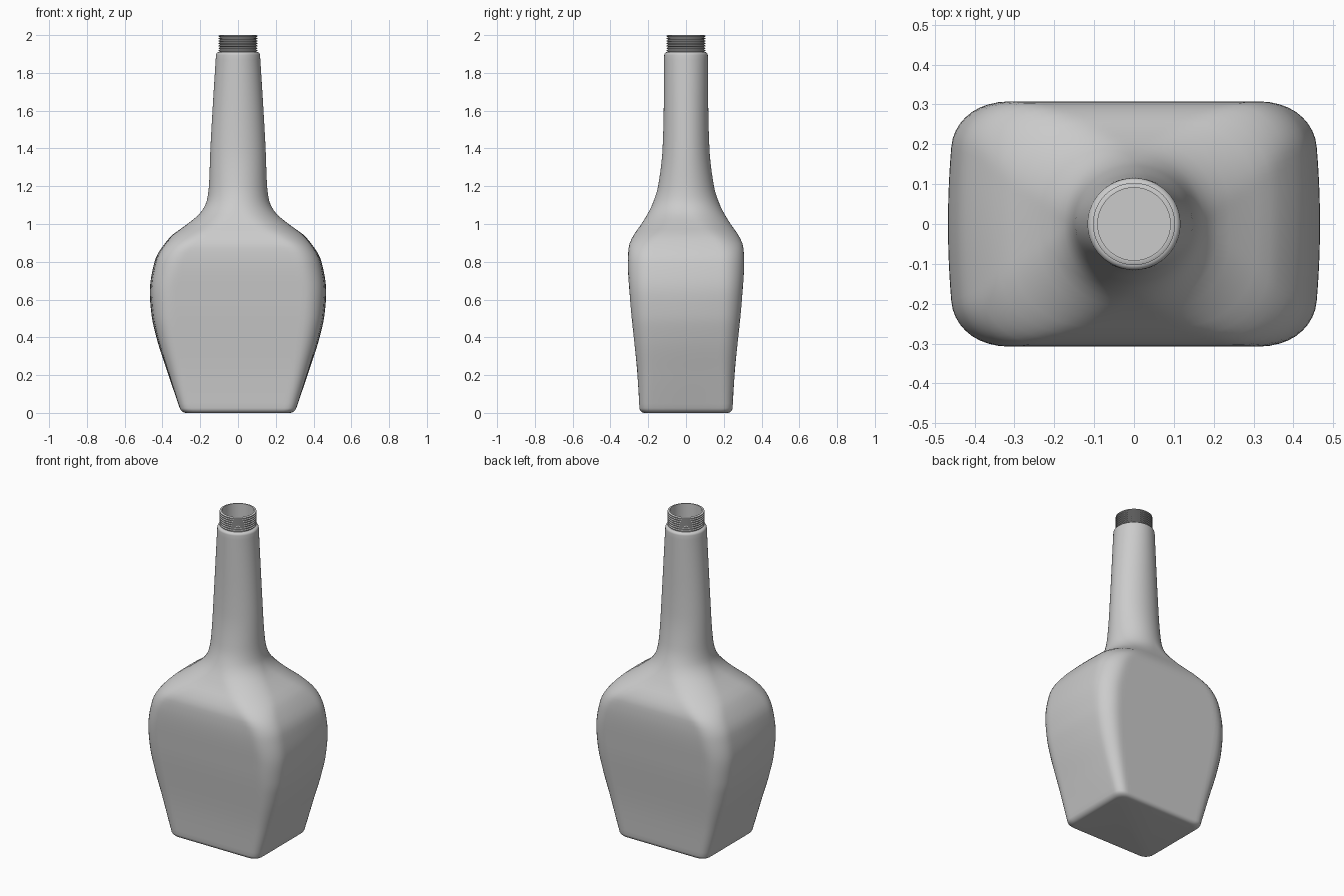
import bpy
import bmesh
import math

cube = bpy.data.objects.get("Cube")
if cube:
    bpy.data.objects.remove(cube, do_unlink=True)

# One plain grey for the whole bottle
grey = bpy.data.materials.new("plain_grey")
grey.use_nodes = True
colour = (0.6, 0.6, 0.6, 1)
grey.diffuse_color = colour
grey.node_tree.nodes["Principled BSDF"].inputs["Base Color"].default_value = colour

# Height keys: half width across the front, and half depth
WIDTH = [(0, .3), (.2, .368), (.4, .432), (.52, .458), (.64, .467), (.8, .442),
         (.93, .36), (1, .268), (1.06, .198), (1.12, .166), (1.2, .154),
         (1.4, .146), (1.6, .135), (1.92, .115)]
DEPTH = [(0, .245), (.2, .257), (.6, .296), (.8, .308), (.88, .303), (.94, .278),
         (1, .236), (1.1, .18), (1.2, .148), (1.4, .124), (1.6, .118), (1.92, .115)]
# Corner radius, side bulge, and how round the section is
CORNER = [(0, .05), (.6, .1), (.9, .12), (1.92, .12)]
BULGE = [(0, .0), (.6, .02), (.9, .02), (1.15, .0), (1.92, .0)]
ROUND = [(0, .0), (.86, .0), (1, .4), (1.15, 1), (1.92, 1)]


def sample(keys, z):
    """Monotone cubic interpolation through the keys."""
    slopes = [(q[1] - p[1]) / (q[0] - p[0]) for p, q in zip(keys, keys[1:])]

    def tangent(i):
        if i == 0 or i == len(keys) - 1:
            return slopes[min(i, len(slopes) - 1)]
        m, n = slopes[i - 1], slopes[i]
        return 2 * m * n / (m + n) if m * n > 0 else 0

    i = 0
    while i < len(slopes) - 1 and z > keys[i + 1][0]:
        i += 1
    (z0, v0), (z1, v1) = keys[i], keys[i + 1]
    h = z1 - z0
    s = (z - z0) / h
    return (v0 * (1 + 2 * s) * (1 - s) ** 2 + v1 * s * s * (3 - 2 * s)
            + h * tangent(i) * s * (1 - s) ** 2 + h * tangent(i + 1) * s * s * (s - 1))


def section(z, inset, count=160):
    """Rounded rectangle that turns into an ellipse up the neck."""
    a, b = sample(WIDTH, z) - inset, sample(DEPTH, z) - inset
    t, bulge = sample(ROUND, z), sample(BULGE, z)
    corner = min(sample(CORNER, z), a, b)
    ra, rb = corner + (a - corner) * t, corner + (b - corner) * t
    points = []
    for i in range(count):
        angle = math.tau * i / count
        c, s = math.cos(angle), math.sin(angle)
        low, high = 0, a + b
        for _ in range(28):
            mid = (low + high) / 2
            dx = max(abs(mid * c) - a + ra, 0) / ra
            dy = max(abs(mid * s) - b + rb, 0) / rb
            if dx * dx + dy * dy < 1:
                low = mid
            else:
                high = mid
        x, y = low * c, low * s
        points.append((x * (1 - bulge / a * (y / b) ** 2), y, z))
    return points


def circle(radius, z, count=96):
    return [(radius * math.cos(math.tau * i / count),
             radius * math.sin(math.tau * i / count), z) for i in range(count)]


def loft(name, sections, cap_start=False, cap_end=False, angle=40):
    bm = bmesh.new()
    rings = [[bm.verts.new(p) for p in ring] for ring in sections]
    for lower, upper in zip(rings, rings[1:]):
        n = len(lower)
        for i in range(n):
            j = (i + 1) % n
            bm.faces.new((lower[i], lower[j], upper[j], upper[i]))
    if cap_start:
        bm.faces.new(rings[0][::-1])
    if cap_end:
        bm.faces.new(rings[-1])
    mesh = bpy.data.meshes.new(name)
    bm.to_mesh(mesh)
    bm.free()
    mesh.materials.append(grey)
    obj = bpy.data.objects.new(name, mesh)
    bpy.context.collection.objects.link(obj)
    bpy.ops.object.select_all(action='DESELECT')
    obj.select_set(True)
    bpy.context.view_layer.objects.active = obj
    bpy.ops.object.shade_smooth_by_angle(angle=math.radians(angle))
    return obj


# Body and neck: rounded base edge, tall sides, rounded neck lip
base, lip, top = .025, .015, 1.91
levels = []
for i in range(6):
    turn = math.pi / 2 * i / 5
    levels.append((base * (1 - math.cos(turn)), base * (1 - math.sin(turn))))
steps = 75
levels += [(base + (top - lip - base) * i / steps, 0) for i in range(1, steps + 1)]
for i in range(1, 6):
    turn = math.pi / 2 * i / 5
    levels.append((top - lip + lip * math.sin(turn), lip * (1 - math.cos(turn))))
loft("bottle_body", [section(z, inset) for z, inset in levels] +
     [circle(.092, top, 160)], cap_start=True)

# Threaded mouth: stacked ridges outside, open bore inside
ridges, crest, root, bore = 7, .103, .096, .091
pitch = (2 - top) / ridges
rings = [circle(root, top - .01)]
for k in range(ridges):
    z = top + k * pitch
    for radius, part in ((root, 0), (root, .2), (crest, .45), (crest, .75)):
        rings.append(circle(radius, z + part * pitch))
rings += [circle(root, 2), circle(bore, 2), circle(bore, 1.5), circle(bore, .03)]
loft("threaded_mouth", rings, cap_end=True, angle=30)
